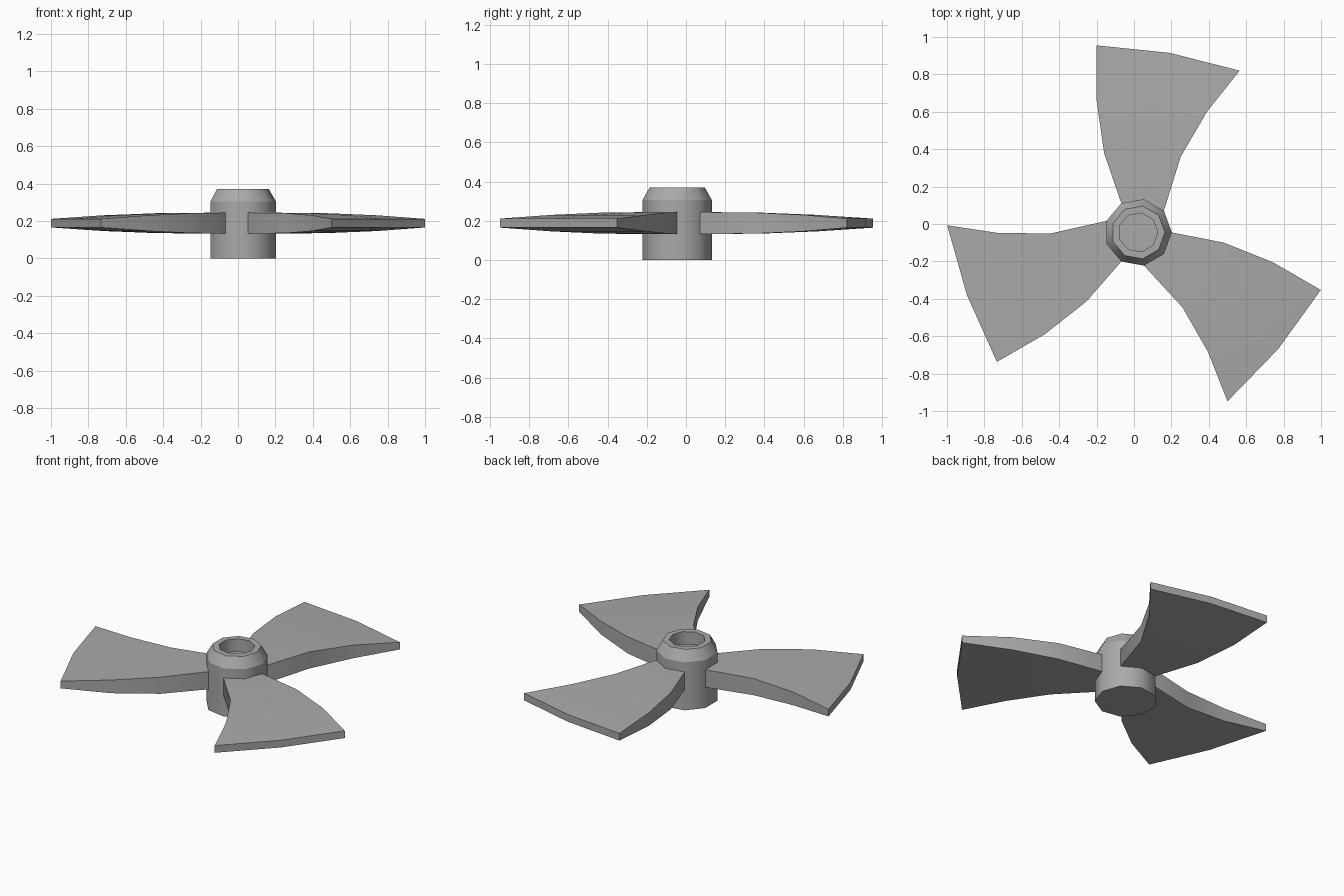
import bpy, bmesh, math

cube = bpy.data.objects.get("Cube")
if cube:
    bpy.data.objects.remove(cube, do_unlink=True)

CENTRE = (0.022, -0.045, 0.0)
SIDES = 9
BLADES = 3
MID_Z = 0.188

metal = bpy.data.materials.new("grey_metal")
metal.use_nodes = True
GREY = (0.4, 0.4, 0.4, 1.0)
metal.diffuse_color = GREY
metal.node_tree.nodes["Principled BSDF"].inputs["Base Color"].default_value = GREY


def skin(bm, rings):
    """Bridge closed rings in order and cap both ends."""
    loops = [[bm.verts.new(p) for p in ring] for ring in rings]
    for a, b in zip(loops, loops[1:]):
        n = len(a)
        for i in range(n):
            j = (i + 1) % n
            bm.faces.new((a[i], a[j], b[j], b[i]))
    bm.faces.new(loops[0])
    bm.faces.new(loops[-1])
    bmesh.ops.recalc_face_normals(bm, faces=bm.faces)


def finish(bm, name, is_sharp):
    """Shade smooth, keeping the chosen edges sharp."""
    for f in bm.faces:
        f.smooth = True
    for e in bm.edges:
        e.smooth = not is_sharp(e)
    mesh = bpy.data.meshes.new(name)
    bm.to_mesh(mesh)
    bm.free()
    mesh.materials.append(metal)
    return mesh


def place(name, mesh, turn=0.0):
    obj = bpy.data.objects.new(name, mesh)
    obj.location = CENTRE
    obj.rotation_euler.z = turn
    bpy.context.collection.objects.link(obj)


# Hub: chamfered nine-sided barrel with a blind bore in its top
profile = [(0.18, 0.0), (0.18, 0.305), (0.143, 0.37), (0.105, 0.37), (0.105, 0.29)]
steps = [math.tau * i / SIDES for i in range(SIDES)]
bm = bmesh.new()
skin(bm, [[(r * math.cos(a), r * math.sin(a), z) for a in steps] for r, z in profile])
hub = finish(bm, "hub", lambda e: abs(e.verts[0].co.z - e.verts[1].co.z) < 0.001)
place("hub", hub)

# Blade: flared sections of leading edge, middle, trailing edge and half thickness
sections = [
    ((-0.081, 0.140), (0.028, 0.159), (0.124, 0.104), 0.056),
    ((-0.090, 0.156), (0.031, 0.177), (0.138, 0.116), 0.056),
    ((-0.182, 0.425), (0.040, 0.440), (0.228, 0.405), 0.053),
    ((-0.222, 0.705), (0.090, 0.715), (0.368, 0.645), 0.042),
    ((-0.222, 1.000), (0.168, 0.960), (0.543, 0.865), 0.023),
]
rings = []
for lead, mid, trail, half in sections:
    top = [(x, y, MID_Z + half) for x, y in (lead, mid, trail)]
    bottom = [(x, y, MID_Z - half) for x, y in (trail, mid, lead)]
    rings.append(top + bottom)
bm = bmesh.new()
skin(bm, rings)
blade = finish(bm, "blade", lambda e: e.calc_face_angle(0) > math.radians(45))
for i in range(BLADES):
    place(f"blade_{i + 1}", blade, math.tau * i / BLADES)
